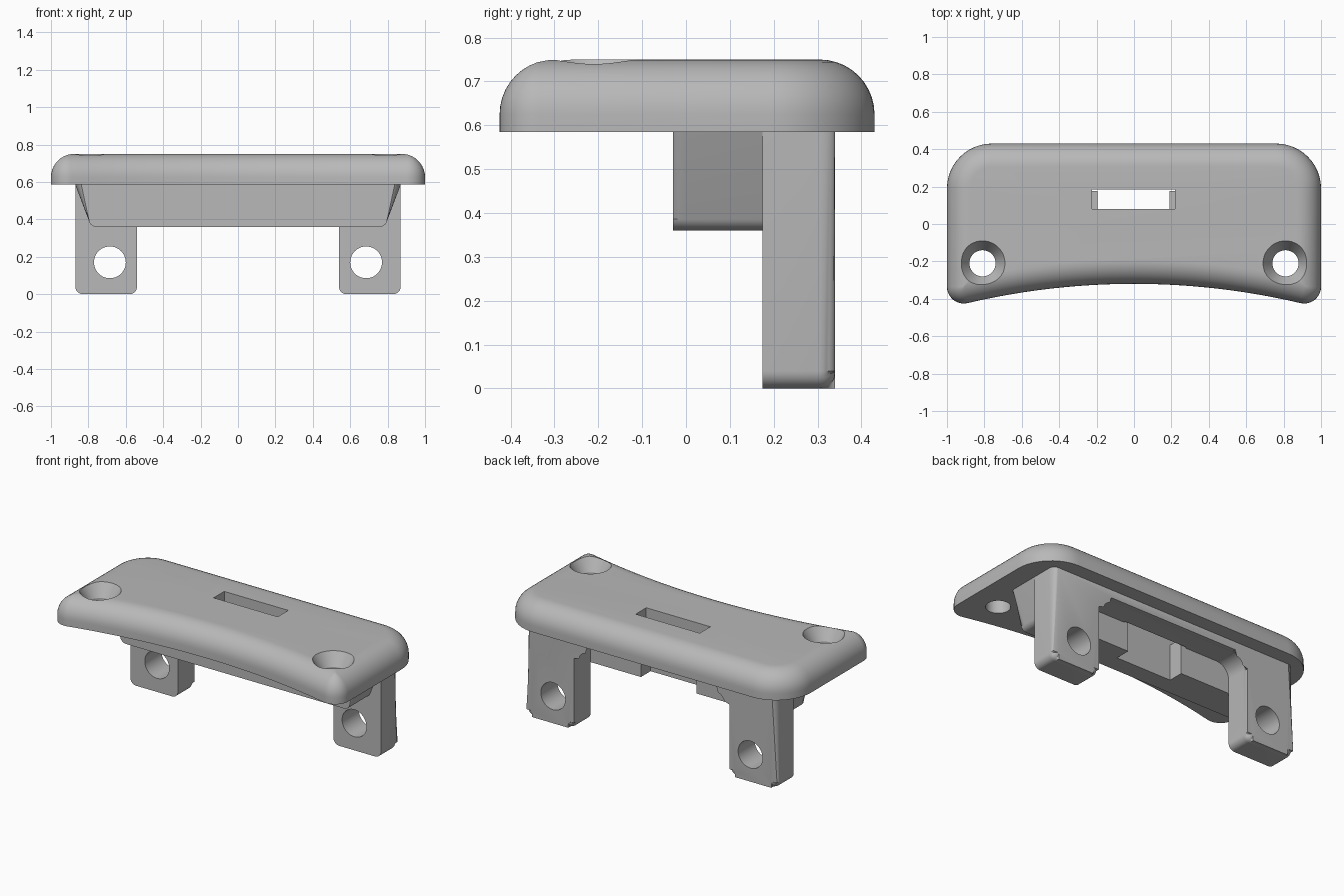
import bpy, bmesh
from math import sin, cos, pi, atan2, sqrt
from mathutils import Vector

if "Cube" in bpy.data.objects:
    bpy.data.objects.remove(bpy.data.objects["Cube"])

grey = bpy.data.materials.new("plain_grey")
grey.use_nodes = True
grey.diffuse_color = (0.48, 0.48, 0.48, 1)
grey.node_tree.nodes["Principled BSDF"].inputs["Base Color"].default_value = (0.48, 0.48, 0.48, 1)


def make_object(name, bm):
    bmesh.ops.recalc_face_normals(bm, faces=bm.faces)
    mesh = bpy.data.meshes.new(name)
    bm.to_mesh(mesh)
    bm.free()
    mesh.materials.append(grey)
    obj = bpy.data.objects.new(name, mesh)
    bpy.context.collection.objects.link(obj)
    return obj


def loft(bm, rings):
    """Skin a stack of closed rings and cap both ends."""
    loops = [[bm.verts.new(p) for p in ring] for ring in rings]
    n = len(loops[0])
    for a, b in zip(loops, loops[1:]):
        for i in range(n):
            bm.faces.new((a[i], a[(i + 1) % n], b[(i + 1) % n], b[i]))
    bm.faces.new(loops[0])
    bm.faces.new(loops[-1])


def rounded(corners, steps=8):
    """Polygon from (x, z, radius) corners with each corner filleted."""
    out = []
    for i, (x, z, r) in enumerate(corners):
        p = Vector((x, z))
        if r == 0:
            out.append(p)
            continue
        u = (Vector(corners[i - 1][:2]) - p).normalized()
        v = (Vector(corners[(i + 1) % len(corners)][:2]) - p).normalized()
        half = u.angle(v) / 2
        centre = p + (u + v).normalized() * r / sin(half)
        t = r * cos(half) / sin(half)
        start, end = p + u * t - centre, p + v * t - centre
        sweep = pi - 2 * half
        for k in range(steps + 1):
            f = k / steps
            out.append(centre + (start * sin((1 - f) * sweep) + end * sin(f * sweep)) / sin(sweep))
    return out


def slab(name, corners, y0, y1, round_y, radius):
    """Extrude an xz profile along y and round the rim at round_y, except on top."""
    pts = rounded(corners)
    top = max(p.y for p in pts)
    bm = bmesh.new()
    loft(bm, [[(p.x, y, p.y) for p in pts] for y in (y0, y1)])
    rim = [e for e in bm.edges
           if all(abs(v.co.y - round_y) < 1e-5 for v in e.verts)
           and not all(v.co.z > top - 1e-4 for v in e.verts)]
    bmesh.ops.bevel(bm, geom=rim, offset=radius, segments=6, profile=0.5, affect='EDGES')
    return make_object(name, bm)


def box_cutter(name, lo, hi):
    bm = bmesh.new()
    loft(bm, [[(lo[0], lo[1], z), (hi[0], lo[1], z), (hi[0], hi[1], z), (lo[0], hi[1], z)]
              for z in (lo[2], hi[2])])
    return make_object(name, bm)


def turned_cutter(name, centre, profile, along_y=False):
    """Round cutter from (radius, height) steps."""
    bm = bmesh.new()
    rings = []
    for r, h in profile:
        ring = []
        for k in range(48):
            a, b = r * cos(k * pi / 24), r * sin(k * pi / 24)
            ring.append(Vector(centre) + Vector((a, h, b) if along_y else (a, b, h)))
        rings.append(ring)
    loft(bm, rings)
    return make_object(name, bm)


def cut(obj, cutters):
    for c in cutters:
        mod = obj.modifiers.new("cut", 'BOOLEAN')
        mod.operation, mod.solver, mod.object = 'DIFFERENCE', 'EXACT', c
        c.hide_render = True


# Top plate: curved front, large back corners, rounded upper rim
BASE, TOP, RIM = 0.585, 0.75, 0.125
FRONT_R, CORNER, BACK = 3.9, 0.09, 0.24


def plate_outline(d):
    """Plate outline inset by d."""
    half = []
    r = BACK - d
    for k in range(13):
        a = pi / 2 * (1 - k / 12)
        half.append((1 - BACK + r * cos(a), 0.43 - BACK + r * sin(a)))
    r = max(CORNER - d, 0.004)
    hub = -0.32 - FRONT_R
    cx = 1 - d - r
    cy = hub + sqrt((FRONT_R + d + r) ** 2 - cx ** 2)
    end = atan2(hub - cy, -cx)
    for k in range(11):
        a = end * k / 10
        half.append((cx + r * cos(a), cy + r * sin(a)))
    tilt = atan2(cx, cy - hub)
    for k in range(1, 14):
        a = tilt * (1 - k / 14)
        half.append(((FRONT_R + d) * sin(a), hub + (FRONT_R + d) * cos(a)))
    middle = [(0, hub + FRONT_R + d)]
    return half + middle + [(-x, y) for x, y in reversed(half)]


layers = [(0, BASE)] + [(RIM * (1 - cos(a)), TOP - RIM + RIM * sin(a))
                        for a in (k * pi / 20 for k in range(11))]
bm = bmesh.new()
loft(bm, [[(x, y, z) for x, y in plate_outline(d)] for d, z in layers])
plate = make_object("top_plate", bm)

# Front block under the plate, tapering downwards
block = slab("under_block", [(-0.87, BASE, 0), (-0.785, 0.36, 0.04),
                             (0.785, 0.36, 0.04), (0.87, BASE, 0)],
             -0.03, 0.176, -0.03, 0.03)

# Two legs joined by a thin arched bar
side = [(0.54, 0.535, 0.09), (0.54, 0, 0.04), (0.87, 0, 0.04), (0.87, BASE, 0)]
legs = slab("legs_and_bar", side + [(-x, z, r) for x, z, r in reversed(side)],
            0.175, 0.34, 0.34, 0.035)

# Slot, notch, countersunk holes and leg holes
slot = box_cutter("slot_cutter", (-0.225, 0.08, 0.5), (0.22, 0.185, 0.9))
notch = box_cutter("notch_cutter", (-0.195, 0.08, 0.2), (0.19, 0.3, 0.9))
sinks = [turned_cutter("countersink_cutter", (s * 0.81, -0.21, 0),
                       [(0.07, 0.5), (0.07, 0.67), (0.12, TOP), (0.12, 0.9)]) for s in (-1, 1)]
leg_holes = [turned_cutter("leg_hole_cutter", (s * 0.685, 0, 0.17),
                           [(0.085, 0.1), (0.085, 0.5)], True) for s in (-1, 1)]
cut(plate, [slot] + sinks)
cut(block, [notch])
cut(legs, [slot] + leg_holes)

# Apply the cuts, drop the cutters, smooth the curved surfaces
bpy.context.view_layer.update()
for obj in (plate, block, legs):
    bpy.ops.object.select_all(action='DESELECT')
    obj.select_set(True)
    bpy.context.view_layer.objects.active = obj
    for mod in list(obj.modifiers):
        bpy.ops.object.modifier_apply(modifier=mod.name)
    bpy.ops.object.shade_smooth_by_angle(angle=0.52)
for c in [slot, notch] + sinks + leg_holes:
    bpy.data.objects.remove(c)
